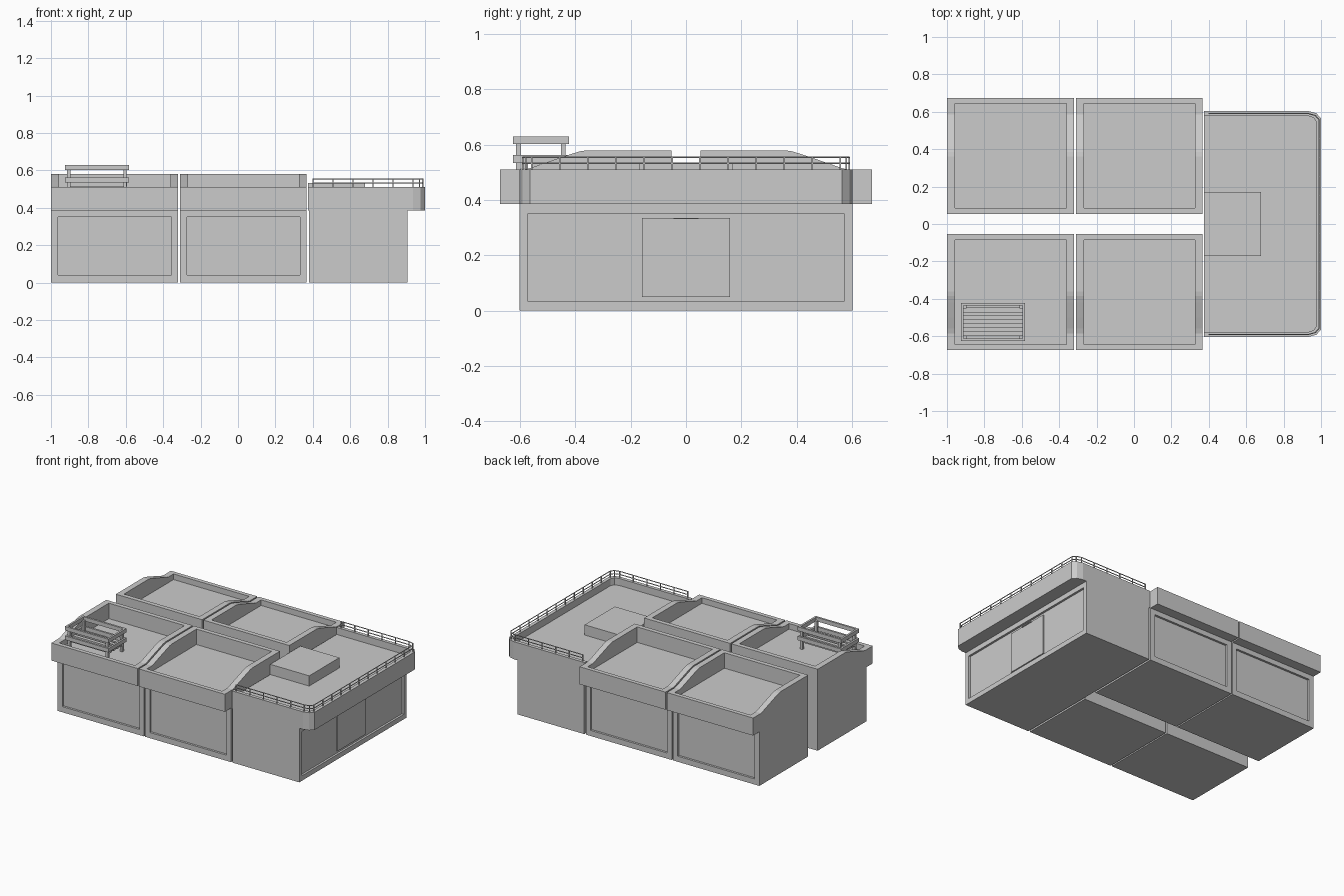
import bpy, bmesh
from mathutils import Vector

if "Cube" in bpy.data.objects:
    bpy.data.objects.remove(bpy.data.objects["Cube"])


def prism(name, pts, axis, a, b):
    """Extrude a 2D profile along x (pts are y,z) or z (pts are x,y)."""
    bm = bmesh.new()
    at = (lambda p, t: (t, p[0], p[1])) if axis == 'x' else (lambda p, t: (p[0], p[1], t))
    lo = [bm.verts.new(at(p, a)) for p in pts]
    hi = [bm.verts.new(at(p, b)) for p in pts]
    bm.faces.new(lo)
    bm.faces.new(hi[::-1])
    n = len(pts)
    for i in range(n):
        bm.faces.new((lo[i], hi[i], hi[(i + 1) % n], lo[(i + 1) % n]))
    bmesh.ops.recalc_face_normals(bm, faces=bm.faces)
    me = bpy.data.meshes.new(name)
    bm.to_mesh(me)
    bm.free()
    ob = bpy.data.objects.new(name, me)
    bpy.context.collection.objects.link(ob)
    return ob


def box(name, x0, x1, y0, y1, z0, z1):
    return prism(name, [(x0, y0), (x1, y0), (x1, y1), (x0, y1)], 'z', z0, z1)


def cut(ob, cutter):
    cutter.hide_render = True
    m = ob.modifiers.new("cut", 'BOOLEAN')
    m.operation, m.solver, m.object = 'DIFFERENCE', 'EXACT', cutter
    bpy.context.view_layer.objects.active = ob
    bpy.ops.object.modifier_apply(modifier=m.name)
    bpy.data.objects.remove(cutter, do_unlink=True)


def ybox(name, x0, x1, y0, y1, s, z0, z1):
    return box(name, x0, x1, min(s * y0, s * y1), max(s * y0, s * y1), z0, z1)


# Four shop units: overhanging front, sloping parapet, sunken roof, framed front
unit = [(.053, 0), (.603, 0), (.603, .385), (.673, .385), (.673, .51), (.585, .51),
        (.56, .517), (.50, .538), (.42, .565), (.385, .576), (.36, .58), (.053, .58)]
for col, (x0, x1) in {"left": (-1, -.32), "right": (-.31, .367)}.items():
    for row, s in {"front": -1, "back": 1}.items():
        u = prism(f"unit_{row}_{col}", [(s * y, z) for y, z in unit], 'x', x0, x1)
        cut(u, ybox("roof_cut", x0 + .042, x1 - .042, .085, .643, s, .47, .7))
        cut(u, ybox("panel_cut", x0 + .038, x1 - .035, .588, .7, s, .04, .35))

# Corner-rounded end building
roof = [(.373, -.603), (.935, -.603), (.975, -.592), (1, -.565),
        (1, .565), (.975, .592), (.935, .603), (.373, .603)]
well = [(.36, -.578), (.93, -.578), (.96, -.568), (.975, -.545),
        (.975, .545), (.96, .568), (.93, .578), (.36, .578)]
canopy = prism("end_canopy", roof, 'z', .385, .51)
cut(canopy, prism("well_cut", well, 'z', .46, .7))
body = box("end_body", .38, .905, -.603, .603, 0, .386)
cut(body, box("end_panel_cut", .89, 1, -.573, .573, .035, .35))
box("end_door", .885, .896, -.16, .16, .05, .335)
box("door_head", .885, .902, -.045, .045, .331, .336)
box("roof_hatch", .373, .68, -.17, .17, .455, .533)

# Roof railing: two rails following the edge, plus posts
path = [Vector(p) for p in ((.4, -.59), (.935, -.59), (.97, -.58), (.988, -.558),
                            (.988, .558), (.97, .58), (.935, .59), (.4, .59))]
for name, z in (("rail_top", .555), ("rail_middle", .533)):
    cu = bpy.data.curves.new(name, 'CURVE')
    cu.dimensions = '3D'
    cu.bevel_depth, cu.bevel_resolution, cu.use_fill_caps = .003, 1, True
    sp = cu.splines.new('POLY')
    sp.points.add(len(path) - 1)
    for q, p in zip(sp.points, path):
        q.co = (p.x, p.y, z, 1)
    bpy.context.collection.objects.link(bpy.data.objects.new(name, cu))
for a, b in zip(path, path[1:]):
    n = max(1, round((b - a).length / .1))
    for i in range(n):
        p = a.lerp(b, i / n)
        box("rail_post", p.x - .003, p.x + .003, p.y - .003, p.y + .003, .505, .556)
box("rail_post", .397, .403, .587, .593, .505, .556)

# Roof rack on the front left unit
X0, X1, Y0, Y1 = -.925, -.583, -.626, -.423
for name, z0, z1 in (("rack_top", .602, .63), ("rack_bottom", .535, .563)):
    t = .014
    box(name + "_front", X0, X1, Y0, Y0 + t, z0, z1)
    box(name + "_back", X0, X1, Y1 - t, Y1, z0, z1)
    box(name + "_left", X0, X0 + t, Y0 + t, Y1 - t, z0, z1)
    box(name + "_right", X1 - t, X1, Y0 + t, Y1 - t, z0, z1)
for x in (X0 + .012, X1 - .03):
    for y in (Y0 + .012, Y1 - .03):
        box("rack_post", x, x + .018, y, y + .018, .468, .61)
for i in range(4):
    y = -.598 + i * .042
    box("rack_slat", X0 + .01, X1 - .01, y, y + .026, .515, .54)
